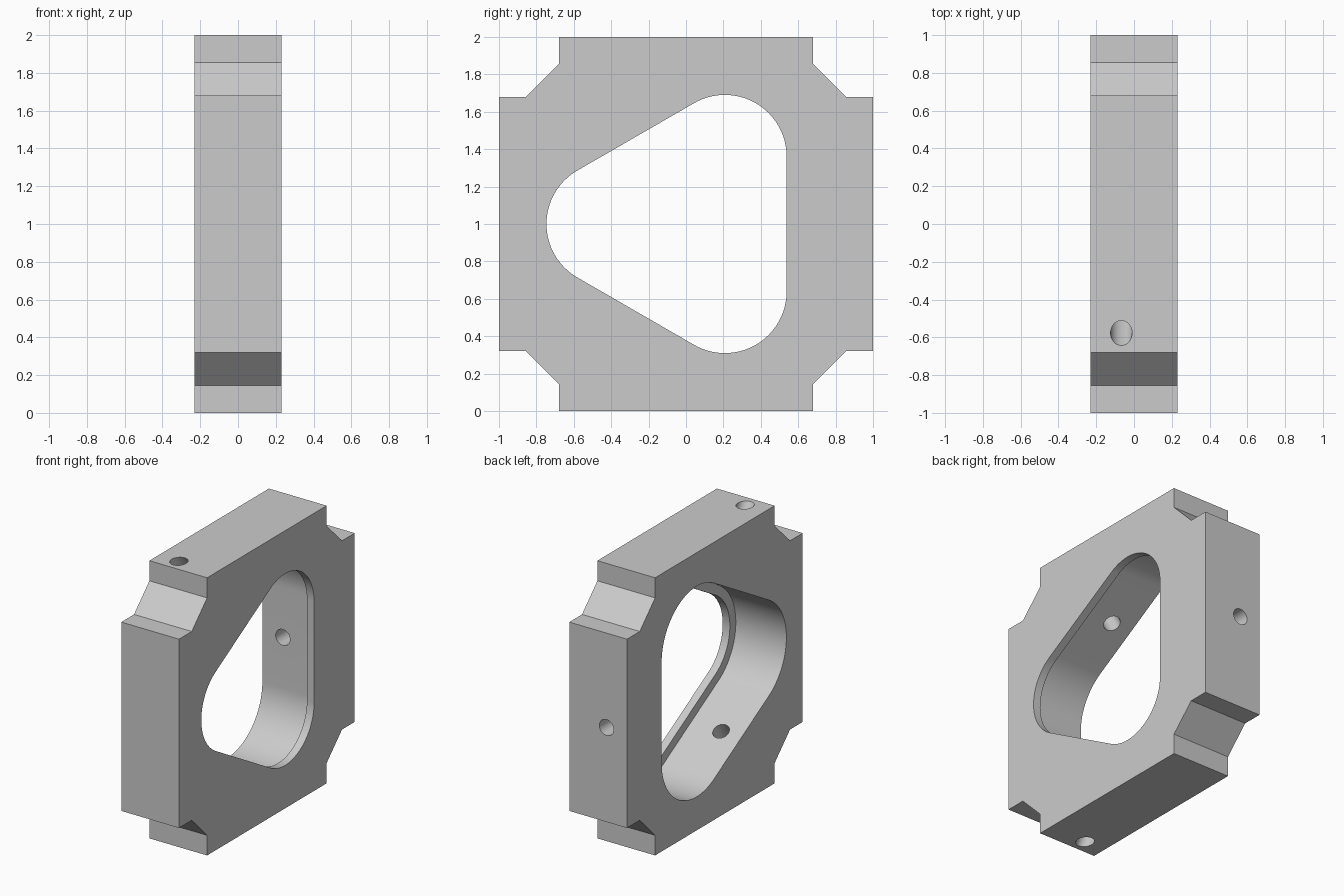
import bpy, bmesh
from math import sin, cos, pi, radians
from mathutils import Vector

cube = bpy.data.objects.get("Cube")
if cube:
    bpy.data.objects.remove(cube, do_unlink=True)

HALF = 0.23          # half thickness of the plate
LIP = 0.057          # depth of the narrow rim on the left face
CENTRE_Z = 1.0

grey = bpy.data.materials.new("light_grey")
grey.use_nodes = True
colour = (0.6, 0.6, 0.6, 1)
grey.diffuse_color = colour
grey.node_tree.nodes["Principled BSDF"].inputs["Base Color"].default_value = colour


def prism(name, outline, x0, x1):
    """Extrude a (y, z) outline, given about the plate centre, from x0 to x1."""
    bm = bmesh.new()
    face = bm.faces.new([bm.verts.new((x0, y, z + CENTRE_Z)) for y, z in outline])
    top = bmesh.ops.extrude_face_region(bm, geom=[face])["geom"]
    moved = [v for v in top if isinstance(v, bmesh.types.BMVert)]
    bmesh.ops.translate(bm, verts=moved, vec=(x1 - x0, 0, 0))
    bmesh.ops.recalc_face_normals(bm, faces=bm.faces)
    mesh = bpy.data.meshes.new(name)
    bm.to_mesh(mesh)
    bm.free()
    mesh.materials.append(grey)
    obj = bpy.data.objects.new(name, mesh)
    bpy.context.collection.objects.link(obj)
    return obj


def rounded_triangle(radius, corner=0.416, steps=32):
    """Three corner arcs joined by straight tangents, one corner to the front."""
    points = []
    for k in range(3):
        mid = pi / 3 + k * 2 * pi / 3
        for i in range(steps + 1):
            a = mid - pi / 3 + i / steps * 2 * pi / 3
            points.append((corner * cos(mid) + radius * cos(a),
                           corner * sin(mid) + radius * sin(a)))
    return points


def cut(target, cutter):
    mod = target.modifiers.new("cut", "BOOLEAN")
    mod.operation = "DIFFERENCE"
    mod.solver = "EXACT"
    mod.object = cutter
    bpy.context.view_layer.objects.active = target
    bpy.ops.object.modifier_apply(modifier=mod.name)
    bpy.data.objects.remove(cutter, do_unlink=True)


# Square plate with stepped, chamfered corners
corner = [(1, 0.68), (0.855, 0.68), (0.68, 0.855), (0.68, 1)]
outline = []
for k in range(4):
    c, s = round(cos(k * pi / 2)), round(sin(k * pi / 2))
    outline += [(c * y - s * z, s * y + c * z) for y, z in corner]
plate = prism("notched_plate", outline, -HALF, HALF)

# Narrow opening right through, and the wider pocket that leaves a lip
cut(plate, prism("opening_cutter", rounded_triangle(0.33), -0.5, 0.5))
cut(plate, prism("pocket_cutter", rounded_triangle(0.398), -0.5, HALF - LIP))

# Round holes square to each flat pocket wall
for angle in (0, 120, 240):
    axis = Vector((0, cos(radians(angle)), sin(radians(angle))))
    bpy.ops.mesh.primitive_cylinder_add(
        vertices=48, radius=0.057, depth=1.0,
        location=Vector((-0.067, 0, CENTRE_Z)) + axis * 0.9,
        rotation=axis.to_track_quat("Z", "Y").to_euler())
    drill = bpy.context.object
    drill.data.materials.append(grey)
    cut(plate, drill)

# Smooth curved walls, crisp edges
bpy.ops.object.select_all(action="DESELECT")
plate.select_set(True)
bpy.context.view_layer.objects.active = plate
bpy.ops.object.shade_smooth_by_angle(angle=radians(25))
